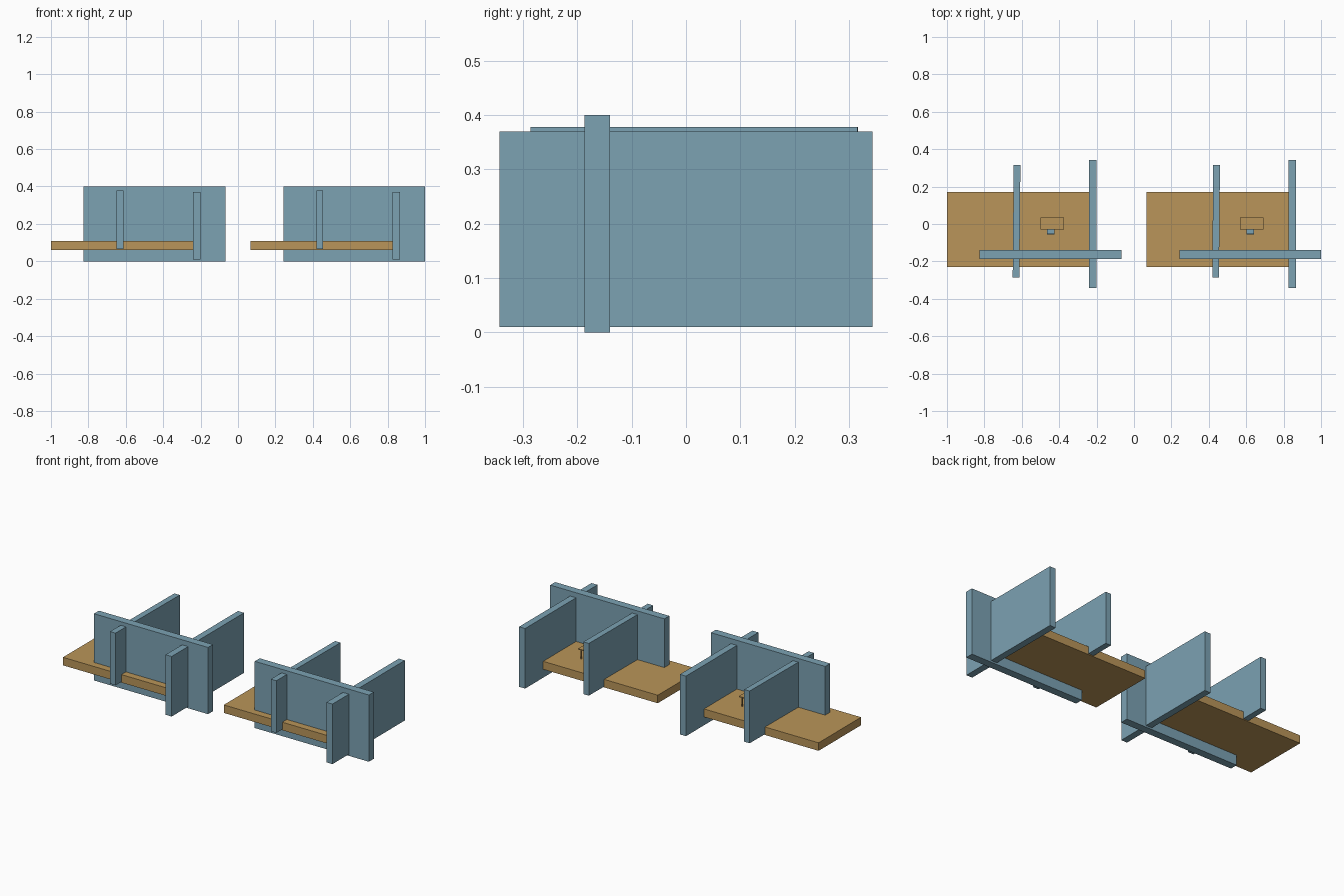
import bpy
import math
from mathutils import Vector

cube = bpy.data.objects.get("Cube")
if cube:
    bpy.data.objects.remove(cube, do_unlink=True)


def make_material(name, colour):
    mat = bpy.data.materials.new(name)
    mat.use_nodes = True
    mat.diffuse_color = colour
    mat.node_tree.nodes["Principled BSDF"].inputs["Base Color"].default_value = colour
    return mat


BLUE = make_material("wall blue", (0.20, 0.36, 0.45, 1))
WOOD = make_material("floor wood", (0.49, 0.30, 0.10, 1))


def box(name, low, high, mat, turn=0.0):
    """Flat sided box between two opposite corners."""
    low, high = Vector(low), Vector(high)
    bpy.ops.mesh.primitive_cube_add(size=1, location=(low + high) / 2)
    obj = bpy.context.object
    obj.name = name
    obj.scale = high - low
    obj.rotation_euler.z = turn
    obj.data.materials.append(mat)
    return obj


FLOOR = 0.108


def table(side, dx):
    """Small table with four thin legs."""
    top = FLOOR + 0.06
    box(side + "_table_top", (dx - 0.5, -0.03, top - 0.005), (dx - 0.375, 0.035, top), WOOD)
    for i, x in enumerate((-0.485, -0.39)):
        for j, y in enumerate((-0.018, 0.026)):
            box(f"{side}_table_leg_{i}{j}", (dx + x - 0.003, y - 0.003, FLOOR),
                (dx + x + 0.003, y + 0.003, top - 0.002), WOOD)


def chair(side, dx):
    """Small chair tucked against the table."""
    seat = FLOOR + 0.035
    box(side + "_chair_seat", (dx - 0.465, -0.05, seat - 0.005), (dx - 0.425, -0.015, seat), BLUE)
    box(side + "_chair_back", (dx - 0.465, -0.056, seat), (dx - 0.425, -0.05, seat + 0.04), BLUE)
    for i, x in enumerate((-0.462, -0.428)):
        for j, y in enumerate((-0.049, -0.018)):
            box(f"{side}_chair_leg_{i}{j}", (dx + x - 0.002, y - 0.002, FLOOR),
                (dx + x + 0.002, y + 0.002, seat), BLUE)


def unit(side, dx):
    """One floor with its crossing walls and furniture."""
    box(side + "_floor", (dx - 1, -0.23, 0.06), (dx - 0.201, 0.172, FLOOR), WOOD)
    box(side + "_front_wall", (dx - 0.825, -0.187, 0), (dx - 0.068, -0.14, 0.4), BLUE)
    box(side + "_end_wall", (dx - 0.24, -0.343, 0.01), (dx - 0.2, 0.343, 0.37), BLUE)
    box(side + "_inner_wall", (dx - 0.646, -0.286, 0.065), (dx - 0.61, 0.316, 0.378),
        BLUE, math.radians(-0.5))
    table(side, dx)
    chair(side, dx)


unit("right", 0.0)
unit("left", 1.067)
